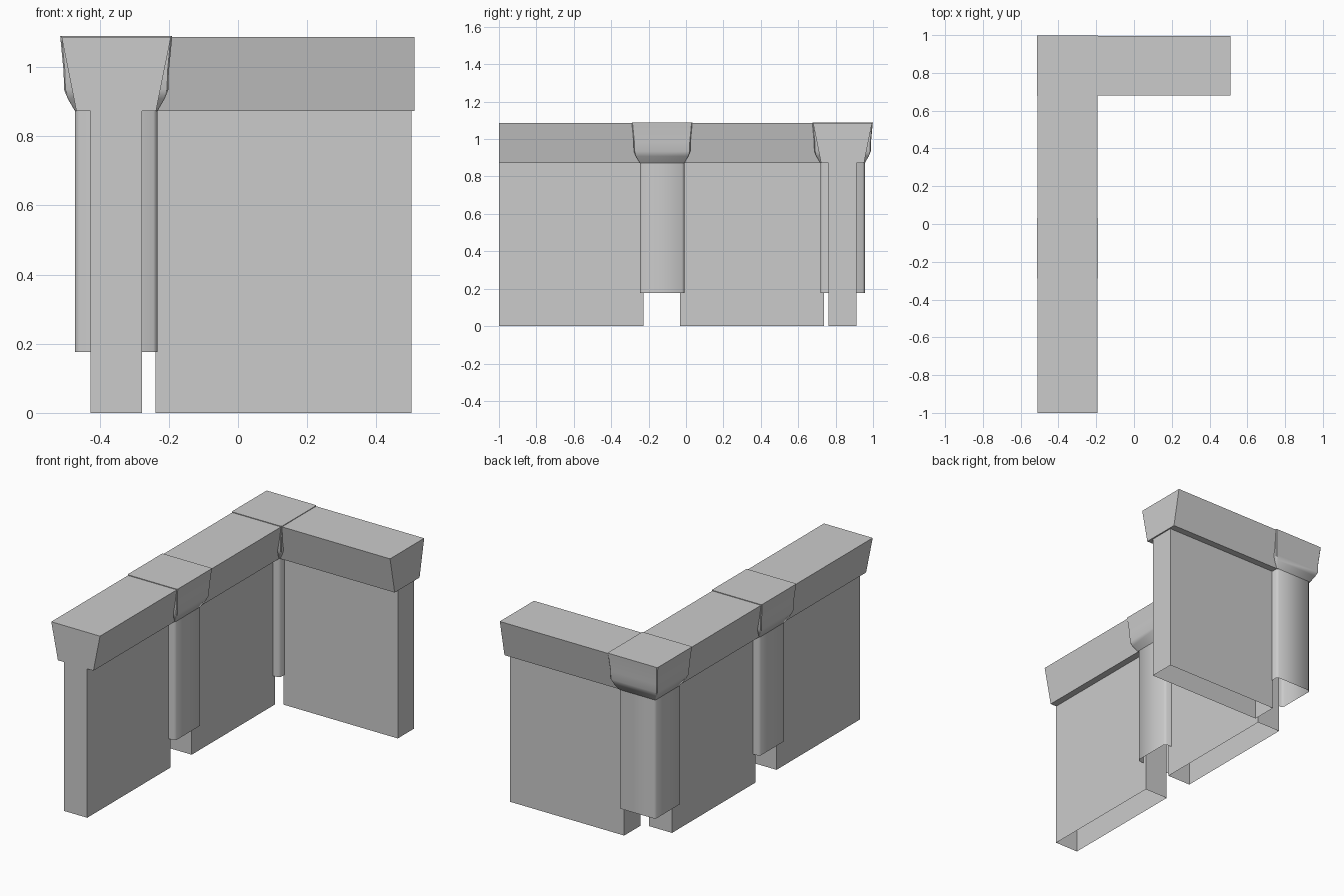
import bpy, bmesh
from mathutils import Matrix, Vector

cube = bpy.data.objects.get("Cube")
if cube:
    bpy.data.objects.remove(cube)

# One plain grey stone
stone = bpy.data.materials.new("grey_stone")
stone.use_nodes = True
stone.diffuse_color = (0.6, 0.6, 0.6, 1)
stone.node_tree.nodes["Principled BSDF"].inputs["Base Color"].default_value = (0.6, 0.6, 0.6, 1)


def loft(name, rings, bottom=True, top=True):
    """Join equal rings of points with quads, from the lowest to the highest."""
    bm = bmesh.new()
    loops = [[bm.verts.new(p) for p in ring] for ring in rings]
    for low, high in zip(loops, loops[1:]):
        n = len(low)
        for i in range(n):
            j = (i + 1) % n
            bm.faces.new((low[i], low[j], high[j], high[i]))
    if bottom:
        bm.faces.new(loops[0][::-1])
    if top:
        bm.faces.new(loops[-1])
    mesh = bpy.data.meshes.new(name)
    bm.to_mesh(mesh)
    bm.free()
    mesh.materials.append(stone)
    obj = bpy.data.objects.new(name, mesh)
    bpy.context.collection.objects.link(obj)
    return obj


def rect(x0, x1, y0, y1, z):
    return [(x0, y0, z), (x1, y0, z), (x1, y1, z), (x0, y1, z)]


def square(x, y, half, z, cut=0.012):
    """Square ring with slightly cut corners."""
    quarter = [Vector((half, -half + cut, z)), Vector((half, half - cut, z))]
    return [Matrix.Rotation(k * 1.5707963, 3, 'Z') @ p + Vector((x, y, 0))
            for k in range(4) for p in quarter]


def smooth(obj, angle):
    bpy.ops.object.select_all(action='DESELECT')
    obj.select_set(True)
    bpy.context.view_layer.objects.active = obj
    bpy.ops.object.shade_smooth_by_angle(angle=angle)


WALL_X, CORNER_Y, MID_Y = -0.352, 0.837, -0.128
EAVE, TOP = 0.872, 1.086


# Wall panel with open foot and flared coping, running along x or y
def wall(name, along, start, end, centre):
    def ring(half, z, extra=0):
        a, b = start, end + extra
        if along == 'y':
            return rect(centre - half, centre + half, a, b, z)
        return rect(a, b, centre - half, centre + half, z)
    loft(name + "_panel", [ring(0.075, 0), ring(0.075, EAVE)], bottom=False, top=False)
    extra = 0.008 if along == 'x' else 0
    loft(name + "_coping", [ring(0.115, EAVE, extra), ring(0.158, TOP, extra)])


wall("front_wall", 'y', -1.0, MID_Y - 0.1, WALL_X)
wall("middle_wall", 'y', MID_Y + 0.095, CORNER_Y - 0.098, WALL_X)
wall("back_wall", 'x', WALL_X + 0.114, 0.502, CORNER_Y)


# Hollow pillar and its flared capital
def pillar(name, y):
    shaft = loft(name + "_shaft", [square(WALL_X, y, 0.119, z) for z in (0.176, 0.88)],
                 bottom=False, top=False)
    smooth(shaft, 1.2)
    profile = [(0.119, 0.872), (0.14, 0.908), (0.151, 0.935), (0.152, 0.985), (0.162, 1.09)]
    capital = loft(name + "_capital",
                   [square(WALL_X, y, h, z, 0.004) for h, z in profile])
    smooth(capital, 0.7)


pillar("middle_pillar", MID_Y)
pillar("corner_pillar", CORNER_Y)
